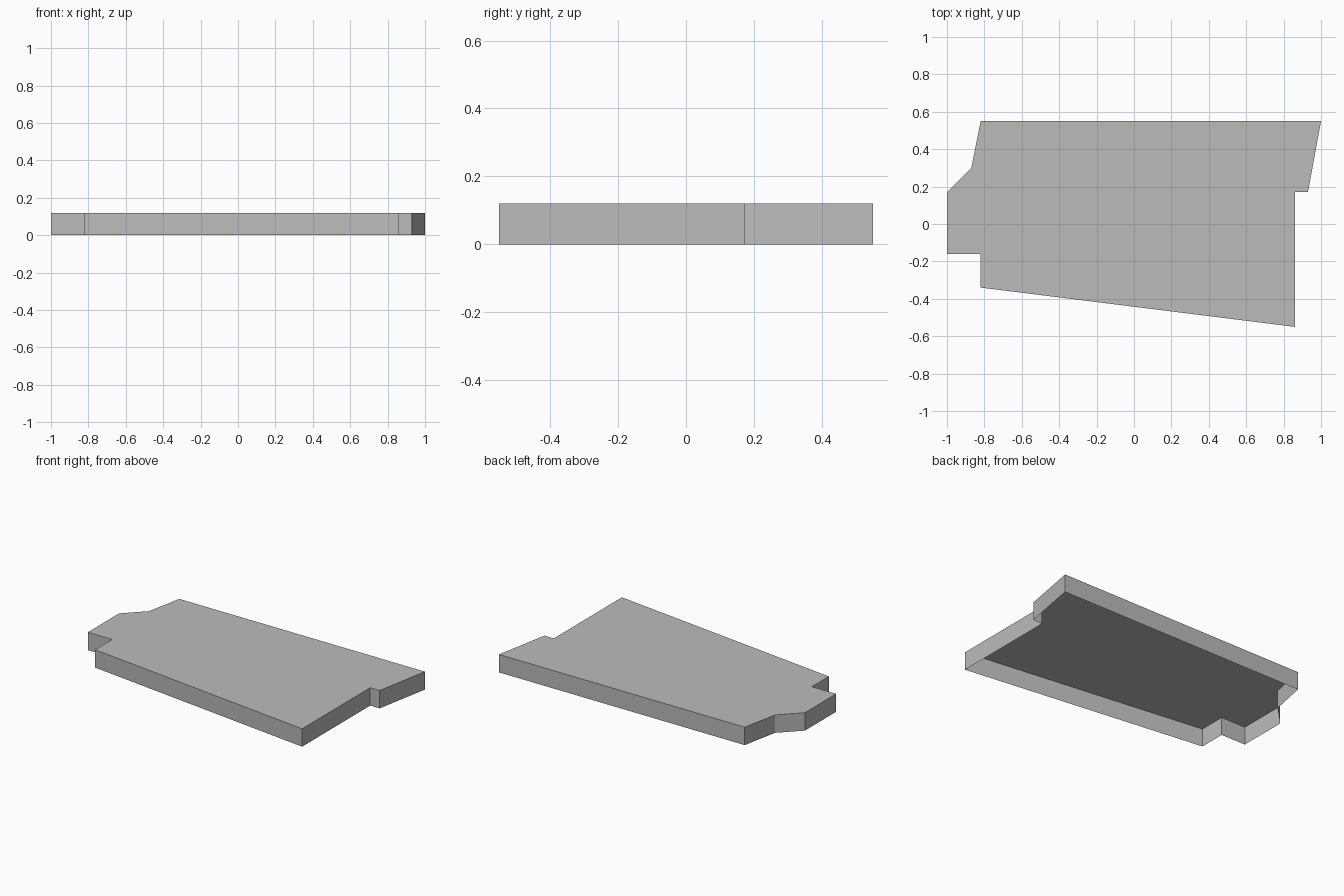
import bpy
import bmesh

cube = bpy.data.objects.get("Cube")
if cube:
    bpy.data.objects.remove(cube, do_unlink=True)

HEIGHT = 0.12

# Single flat colour
grey = bpy.data.materials.new("plain grey")
grey.use_nodes = True
colour = (0.5, 0.5, 0.5, 1.0)
grey.diffuse_color = colour
grey.node_tree.nodes["Principled BSDF"].inputs["Base Color"].default_value = colour

# Plan outline, counter-clockwise from the back left corner
outline = [
    (1.0, 0.55), (-0.82, 0.55), (-0.87, 0.30), (-1.0, 0.17), (-1.0, -0.16),
    (-0.82, -0.16), (-0.82, -0.34), (0.86, -0.55), (0.86, 0.17), (0.93, 0.17),
]

# Thin shell: a top sheet with walls hanging from its edge, open underneath
bm = bmesh.new()
top = [bm.verts.new((x, y, HEIGHT)) for x, y in outline]
base = [bm.verts.new((x, y, 0)) for x, y in outline]
bm.faces.new(top)
for i in range(len(outline)):
    j = (i + 1) % len(outline)
    bm.faces.new((base[i], base[j], top[j], top[i]))

mesh = bpy.data.meshes.new("roof_slab")
bm.to_mesh(mesh)
bm.free()
mesh.materials.append(grey)
slab = bpy.data.objects.new("roof_slab", mesh)
bpy.context.collection.objects.link(slab)
